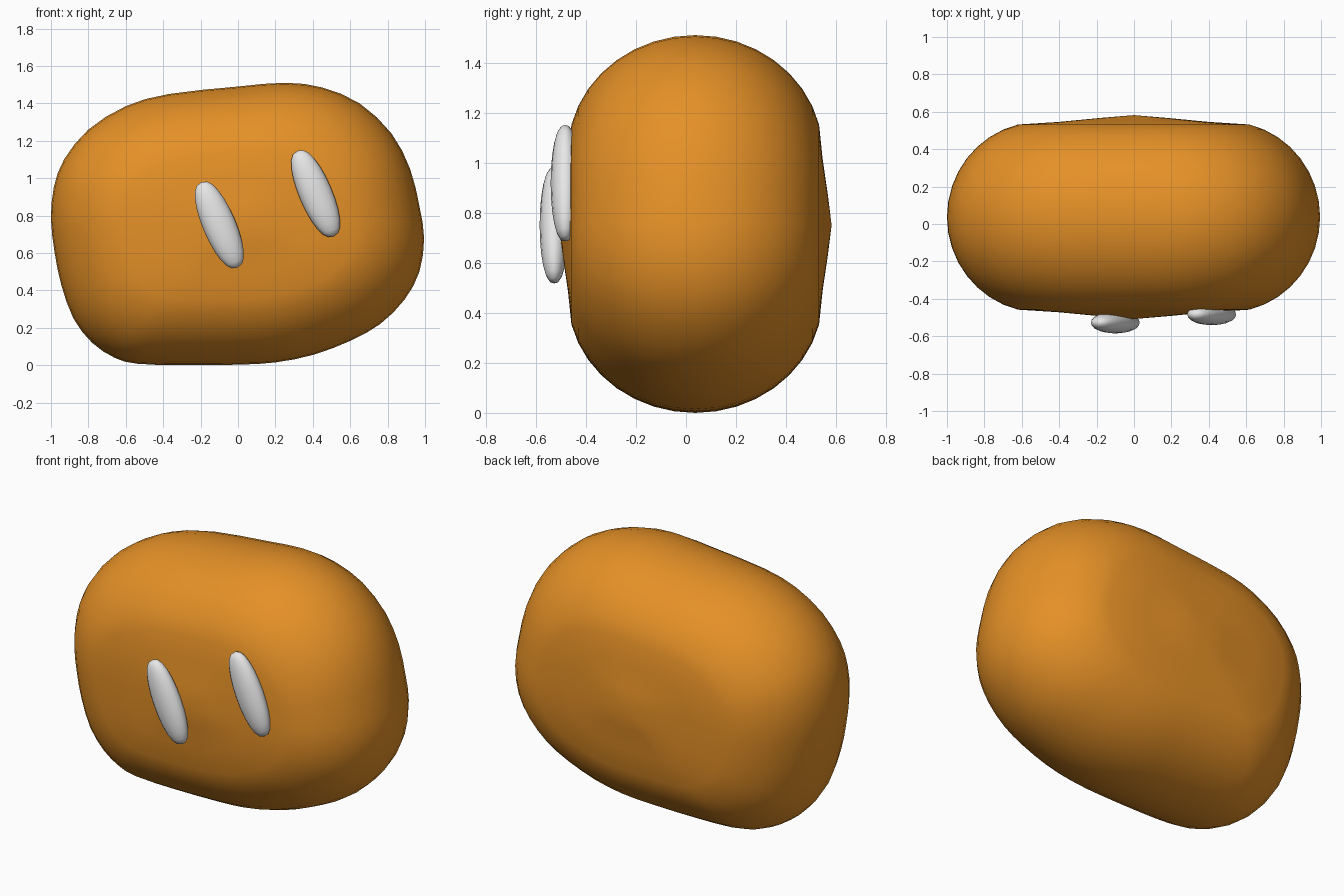
import bpy, bmesh, math
from mathutils import Vector, Matrix

if "Cube" in bpy.data.objects:
    bpy.data.objects.remove(bpy.data.objects["Cube"])


def material(name, rgb):
    m = bpy.data.materials.new(name)
    m.diffuse_color = (*rgb, 1)
    m.use_nodes = True
    m.node_tree.nodes["Principled BSDF"].inputs["Base Color"].default_value = m.diffuse_color
    return m


ORANGE = material("orange", (0.78, 0.28, 0.02))
WHITE = material("white", (0.8, 0.8, 0.8))


def make_object(name, bm, mat):
    bmesh.ops.recalc_face_normals(bm, faces=bm.faces)
    for f in bm.faces:
        f.smooth = True
    mesh = bpy.data.meshes.new(name)
    bm.to_mesh(mesh)
    bm.free()
    mesh.materials.append(mat)
    ob = bpy.data.objects.new(name, mesh)
    bpy.context.collection.objects.link(ob)
    return ob


# Body outline (x, z), clockwise from the left end
OUTLINE = [(-1, 0.78), (-0.985, 0.95), (-0.93, 1.1), (-0.8, 1.26), (-0.6, 1.385),
           (-0.37, 1.45), (0, 1.49), (0.25, 1.51), (0.45, 1.485), (0.65, 1.4),
           (0.82, 1.24), (0.92, 1.05), (0.97, 0.85), (0.995, 0.68), (0.97, 0.5),
           (0.89, 0.35), (0.76, 0.22), (0.6, 0.13), (0.4, 0.055), (0.2, 0.015),
           (0, 0.003), (-0.3, 0), (-0.54, 0.008), (-0.66, 0.04), (-0.78, 0.12),
           (-0.88, 0.25), (-0.945, 0.43), (-0.98, 0.6)]


def smooth_loop(pts, steps=2):
    """Closed spline through the points."""
    p = [Vector(q) for q in pts]
    out = []
    for i in range(len(p)):
        a, b, c, d = (p[(i + k) % len(p)] for k in (-1, 0, 1, 2))
        for s in range(steps):
            t = s / steps
            out.append(b + 0.5 * t * (c - a + t * (2 * a - 5 * b + 4 * c - d
                                                   + t * (3 * (b - c) + d - a))))
    return out


# Cross-section rings: (x scale, z scale, y offset), round rim then shallow cone
CENTRE_Y, CENTRE_Z, TIP = 0.037, 0.75, 0.545
rim = []
for i in range(9):
    t = math.radians(76) * i / 8
    c = math.cos(t)
    rim.append((0.5 + 0.5 * c, 0.38 + 0.62 * c, 0.51 * math.sin(t)))
rim += [(0.4, 0.35, 0.509), (0.18, 0.16, 0.53)]
rings = [(sx, sz, -y) for sx, sz, y in reversed(rim[1:])] + rim

bm = bmesh.new()
loop = smooth_loop(OUTLINE)
n = len(loop)
grid = [[bm.verts.new((p.x * sx, CENTRE_Y + y, CENTRE_Z + (p.y - CENTRE_Z) * sz))
         for p in loop] for sx, sz, y in rings]
for r0, r1 in zip(grid, grid[1:]):
    for i in range(n):
        j = (i + 1) % n
        bm.faces.new((r0[i], r0[j], r1[j], r1[i]))
for ring, side in ((grid[0], -1), (grid[-1], 1)):
    tip = bm.verts.new((0, CENTRE_Y + side * TIP, CENTRE_Z))
    for i in range(n):
        bm.faces.new((ring[i], ring[(i + 1) % n], tip))
make_object("body", bm, ORANGE)


# Eyes: blunt, slanted ellipsoids
def eye(name, centre):
    bm = bmesh.new()
    bmesh.ops.create_uvsphere(bm, u_segments=16, v_segments=12, radius=1)
    for v in bm.verts:
        r = math.hypot(v.co.x, v.co.y)
        if r > 1e-4:
            v.co.x *= r ** -0.2
            v.co.y *= r ** -0.2
    bm.transform(Matrix.Translation(centre) @ Matrix.Rotation(math.radians(-23), 4, 'Y')
                 @ Matrix.Diagonal((0.088, 0.058, 0.248, 1)))
    make_object(name, bm, WHITE)


eye("left_eye", (-0.1, -0.527, 0.75))
eye("right_eye", (0.415, -0.483, 0.918))
